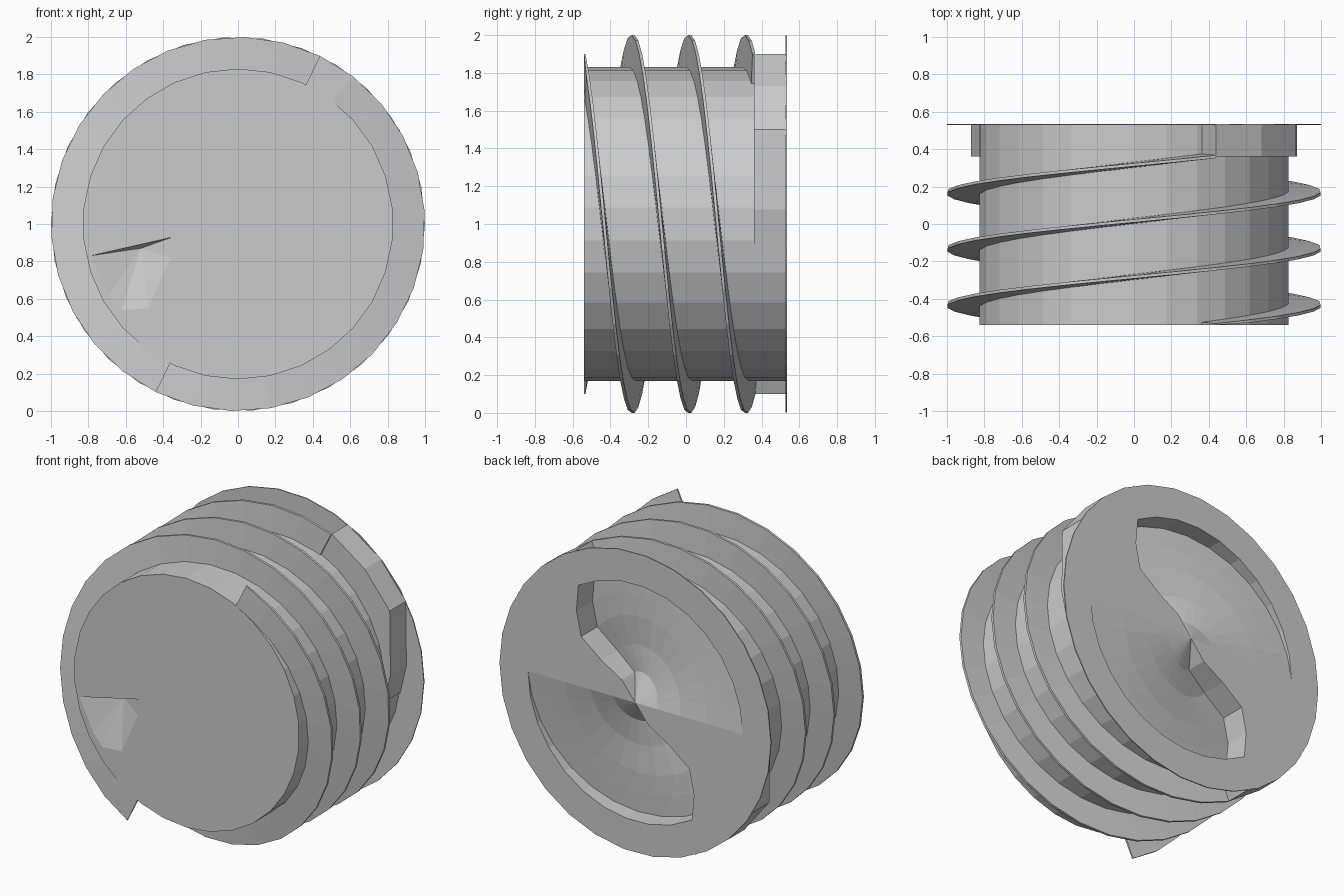
import bpy, bmesh
from math import cos, sin, radians

if "Cube" in bpy.data.objects:
    bpy.data.objects.remove(bpy.data.objects["Cube"], do_unlink=True)

grey = bpy.data.materials.new("plain_grey")
grey.use_nodes = True
grey.diffuse_color = (0.6, 0.6, 0.6, 1)
grey.node_tree.nodes["Principled BSDF"].inputs["Base Color"].default_value = (0.6, 0.6, 0.6, 1)

FRONT, BACK, COLLAR = -0.54, 0.535, 0.36
BODY_R, START, STEP = 0.83, 64, 12


def polar(angle, r, y):
    a = radians(angle)
    return (r * cos(a), y, 1 + r * sin(a))


def finish(name, bm):
    bmesh.ops.remove_doubles(bm, verts=bm.verts, dist=0.0005)
    bmesh.ops.recalc_face_normals(bm, faces=bm.faces)
    mesh = bpy.data.meshes.new(name)
    bm.to_mesh(mesh)
    bm.free()
    mesh.materials.append(grey)
    ob = bpy.data.objects.new(name, mesh)
    bpy.context.collection.objects.link(ob)


def grid(bm, rows):
    """Skin a list of closed point rows with quads."""
    vs = [[bm.verts.new(p) for p in row] for row in rows]
    for a, b in zip(vs, vs[1:]):
        for i in range(len(a)):
            bm.faces.new((a[i - 1], a[i], b[i], b[i - 1]))
    return vs


# Barrel: outer wall, inner lip and a front cap with a wedge-shaped dent
bm = bmesh.new()
angles = [90 + STEP * i for i in range(360 // STEP)]
profile = [(BODY_R, FRONT), (BODY_R, 0), (BODY_R, 0.53), (0.8, 0.53), (0.8, 0.32)]
rings = grid(bm, [[polar(a, r, y) for a in angles] for r, y in profile])
bm.faces.new(rings[-1])
outline = [(-0.79, 0.83), (-0.35, 0.93), (-0.36, 0.82), (-0.48, 0.55), (-0.62, 0.54), (-0.69, 0.62)]
dent = [bm.verts.new((x, FRONT, z)) for x, z in outline]
rim = [bm.edges.new((dent[i - 1], dent[i])) for i in range(len(dent))]
edge = [bm.edges.get((rings[0][i], rings[0][i - 1])) for i in range(len(angles))]
bmesh.ops.triangle_fill(bm, edges=rim + edge, use_beauty=True)
deep = bm.verts.new((-0.52, FRONT + 0.08, 0.87))
for i in range(len(dent)):
    bm.faces.new((dent[i - 1], dent[i], deep))
finish("barrel", bm)


# Two-start thin thread running clockwise from the front plane to the collar
def thread(name, offset):
    bm = bmesh.new()
    rows = []
    for i in range(540 // STEP + 1):
        y = FRONT + 0.3 * i * STEP / 180
        a = START + offset - i * STEP
        section = [(0.8, -0.016), (1, -0.008), (1, 0.008), (0.8, 0.016)]
        rows.append([polar(a, r, max(FRONT, y + d)) for r, d in section])
    vs = grid(bm, rows)
    bm.faces.new(vs[0])
    bm.faces.new(vs[-1])
    finish(name, bm)


thread("thread_a", 0)
thread("thread_b", 180)


# Stop blocks between the thread ends and the back flange
def stop_block(name, offset):
    bm = bmesh.new()
    section = [(64, 0.8), (64, 1), (47, 1), (30, 1), (5, 0.875), (-8, 0.835),
               (-8, 0.8), (5, 0.8), (30, 0.8), (47, 0.8)]
    vs = grid(bm, [[polar(a + offset, r, y) for a, r in section] for y in (COLLAR, 0.53)])
    for ring in vs:
        bm.faces.new(ring)
    finish(name, bm)


stop_block("stop_block_a", 0)
stop_block("stop_block_b", 180)

# Back flange with two swirling ramp pockets
RADII = [(0, 52), (0.16, 52), (0.33, 41), (0.52, 40), (0.66, 49), (0.79, 58)]


def flange_row(r, wall_angle, y, depth=0):
    row = []
    for turn in (0, 180):
        row.append(polar(turn + wall_angle, r, y))
        for i in range(11):
            t = i / 10
            row.append(polar(turn + wall_angle + t * (180 - wall_angle), r, y - depth * (1 - t)))
        for i in range(1, 5):
            row.append(polar(turn + 180 + wall_angle * i / 5, r, y))
    return row


bm = bmesh.new()
rows = [flange_row(r, a, BACK, 0.17 * min(1, r / 0.2)) for r, a in RADII]
for r, y in ((0.79, BACK), (1, BACK), (1, 0.528), (0.81, 0.528), (0.795, 0.33), (0, 0.33)):
    rows.append(flange_row(r, 58, y))
grid(bm, rows)
finish("back_flange", bm)
